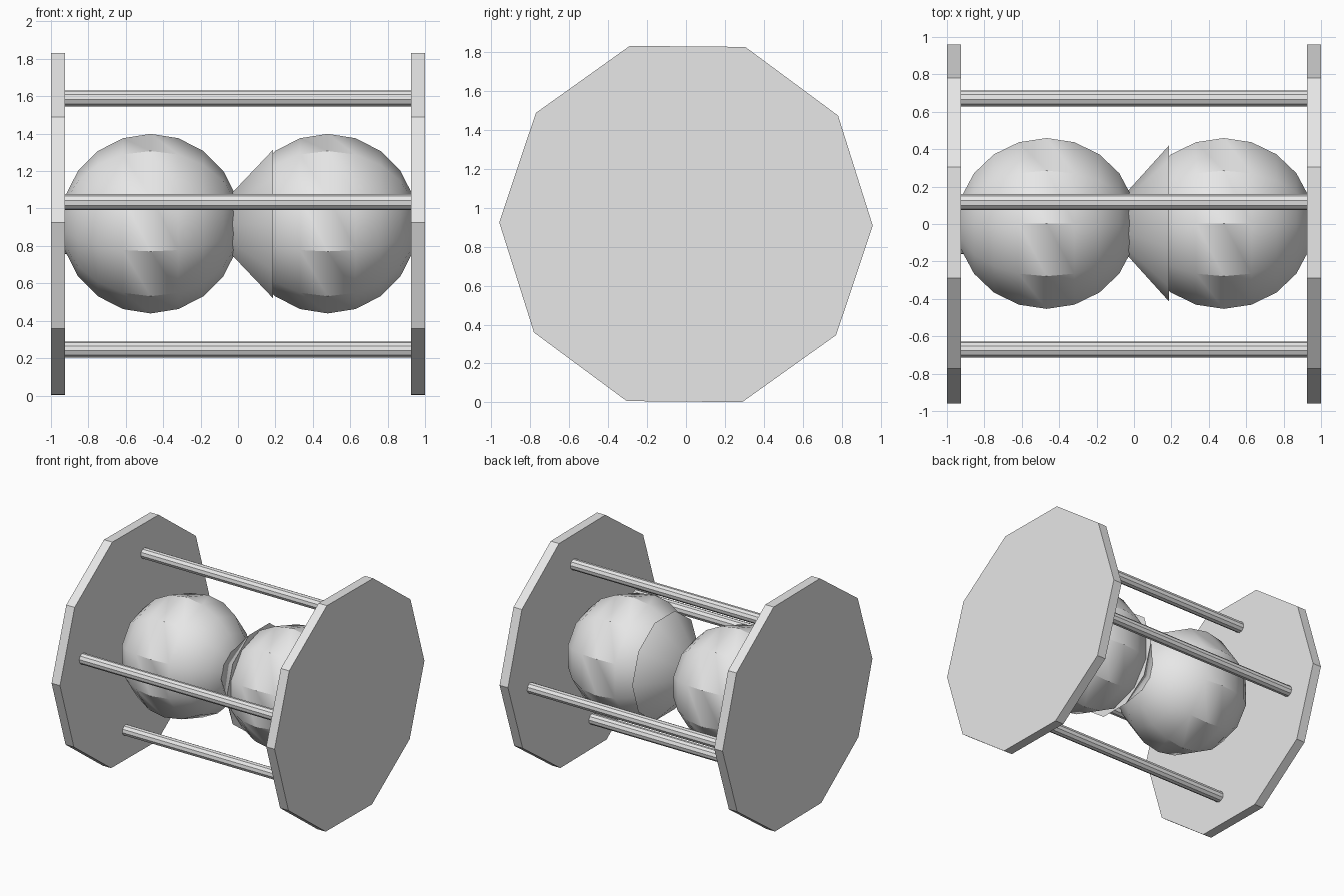
import bpy, bmesh, math

if "Cube" in bpy.data.objects:
    bpy.data.objects.remove(bpy.data.objects["Cube"])

CENTRE_Z = 0.917
grey = bpy.data.materials.new("plain grey")
grey.diffuse_color = (0.8, 0.8, 0.8, 1)
grey.use_nodes = True
grey.node_tree.nodes["Principled BSDF"].inputs["Base Color"].default_value = grey.diffuse_color


def lathe(name, profile, sides, phase=0.0, y=0.0, z=0.0):
    """Revolve (x, radius) points around an axis parallel to x; the ends are closed."""
    bm = bmesh.new()
    rings = []
    for x, r in profile:
        ring = []
        for i in range(sides):
            a = math.radians(phase) + math.tau * i / sides
            ring.append(bm.verts.new((x, y + r * math.cos(a), CENTRE_Z + z + r * math.sin(a))))
        rings.append(ring)
    for a, b in zip(rings, rings[1:]):
        for i in range(sides):
            j = (i + 1) % sides
            bm.faces.new((a[i], a[j], b[j], b[i]))
    if profile[0][1] > 0:
        bm.faces.new(rings[0])
    if profile[-1][1] > 0:
        bm.faces.new(rings[-1])
    bmesh.ops.remove_doubles(bm, verts=bm.verts, dist=1e-5)
    bmesh.ops.recalc_face_normals(bm, faces=bm.faces)
    mesh = bpy.data.meshes.new(name)
    bm.to_mesh(mesh)
    bm.free()
    mesh.materials.append(grey)
    mesh.polygons.foreach_set("use_smooth", [True] * len(mesh.polygons))
    mesh.set_sharp_from_angle(angle=math.radians(34))
    obj = bpy.data.objects.new(name, mesh)
    bpy.context.collection.objects.link(obj)
    return obj


# Ten-sided end plates
for side, x0, x1 in (("left", -1.0, -0.925), ("right", 0.925, 1.0)):
    lathe(side + "_end_plate", [(x0, 0.96), (x1, 0.96)], 10, -0.5)

# Four rods joining the plates, set on a slightly turned square
for k in range(4):
    a = math.radians(80 + 90 * k)
    lathe(f"rod_{k + 1}", [(-0.93, 0.043), (0.93, 0.043)], 10, 80 + 90 * k,
          0.682 * math.cos(a), 0.682 * math.sin(a))

# Two glass bulbs with their poles along x
for side, cx in (("left", -0.467), ("right", 0.48)):
    profile = []
    for i in range(11):
        a = math.radians(18 * i)
        profile.append((cx - 0.48 * math.cos(a), 0.0 if i in (0, 10) else 0.48 * math.sin(a)))
    lathe(side + "_bulb", profile, 10, 90, y=0.003, z=0.002)

# Conical neck between the bulbs, flaring toward the right bulb
lathe("neck_cone", [(-0.19, 0.0), (0.188, 0.418)], 10, 0, y=0.003)
